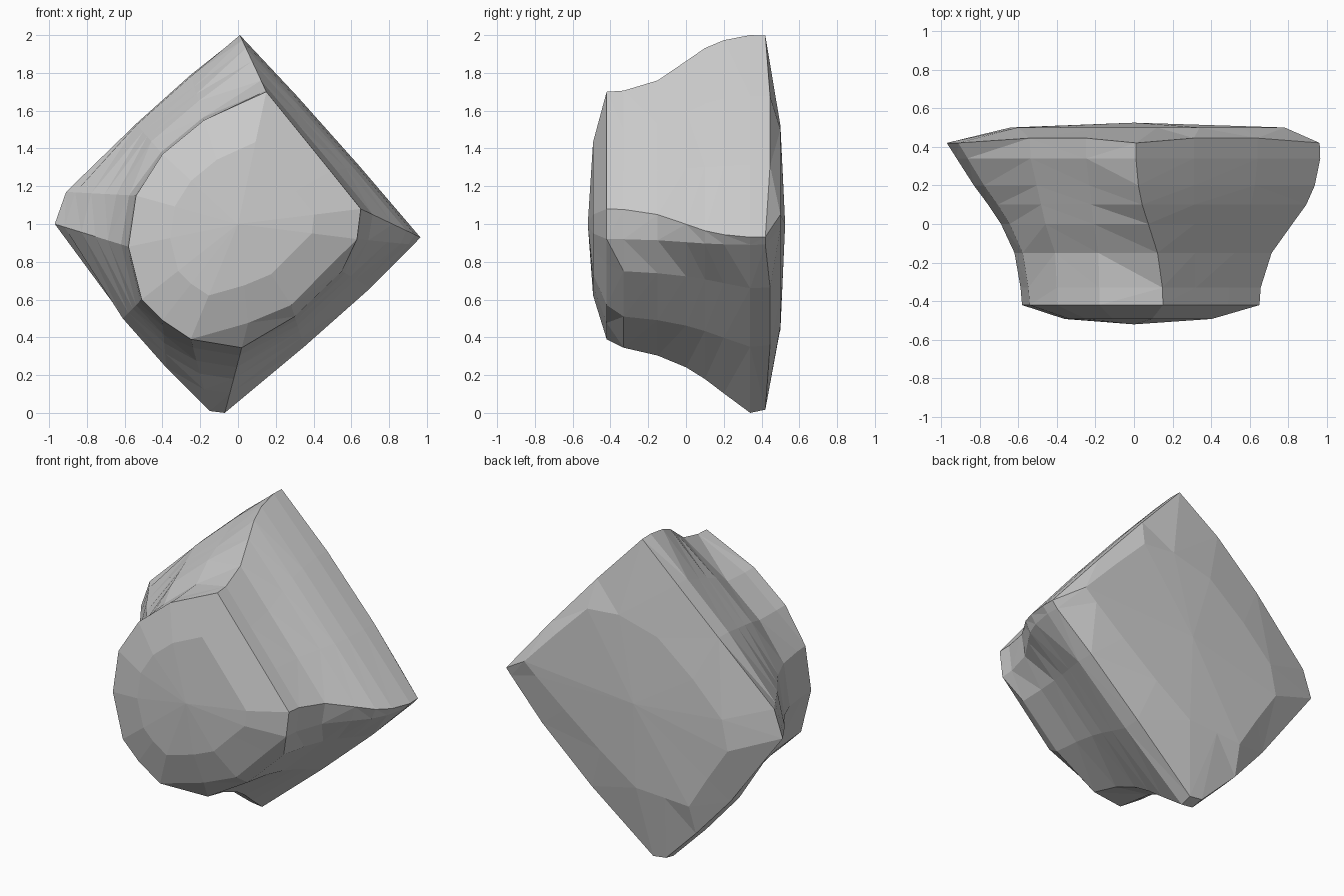
import bpy, bmesh

# Matching (x, z) outline points: front face outline, back diamond outline, back face plateau
front = [(0.15, 1.70), (0.32, 1.49), (0.49, 1.28), (0.65, 1.08), (0.63, 0.92),
         (0.55, 0.75), (0.30, 0.51), (0.02, 0.345), (-0.25, 0.39), (-0.40, 0.49),
         (-0.51, 0.60), (-0.58, 0.88), (-0.54, 1.15), (-0.40, 1.37), (-0.18, 1.55)]
back = [(0.01, 2.0), (0.31, 1.68), (0.64, 1.31), (0.965, 0.93), (0.93, 0.89),
        (0.70, 0.66), (0.35, 0.35), (-0.07, 0.0), (-0.15, 0.01), (-0.38, 0.24),
        (-0.61, 0.50), (-0.97, 1.0), (-0.91, 1.17), (-0.54, 1.53), (-0.25, 1.79)]
plateau = [(0.12, 1.52), (0.34, 1.50), (0.56, 1.28), (0.78, 1.05), (0.70, 0.98),
           (0.50, 0.82), (0.25, 0.63), (0.0, 0.46), (-0.20, 0.45), (-0.37, 0.44),
           (-0.50, 0.65), (-0.64, 0.86), (-0.60, 1.05), (-0.40, 1.25), (-0.15, 1.45)]

# How far each side has flared from front to back outline at each depth
depths = [-0.42, -0.33, -0.15, 0.0, 0.10, 0.20, 0.34, 0.42]
flare = {
    "upper_right": [0, 0.02, 0.20, 0.54, 0.77, 0.91, 1.0, 0.99],
    "lower_right": [-0.38, 0.0, 0.12, 0.30, 0.48, 0.70, 1.0, 0.95],
    "lower_left": [0, 0.04, 0.12, 0.30, 0.48, 0.70, 1.0, 0.95],
    "left": [0, 0.02, 0.10, 0.28, 0.45, 0.64, 0.87, 1.0],
    "upper_left": [0, 0.0, 0.06, 0.42, 0.58, 0.74, 0.97, 1.0],
}
side = (["upper_right"] * 5 + ["lower_right"] * 3 + ["lower_left"] * 3
        + ["left"] * 2 + ["upper_left"] * 2)
mid_edge = {1, 2, 5, 6, 9, 13, 14}  # rim sits further back between corners


def section(k):
    """Ring of 3D points at depth index k."""
    ring = []
    for i, (f, b) in enumerate(zip(front, back)):
        t = flare[side[i]][k]
        y = depths[k] + (0.025 if k == len(depths) - 1 and i in mid_edge else 0)
        ring.append((f[0] + (b[0] - f[0]) * t, y, f[1] + (b[1] - f[1]) * t))
    return ring


# Cross-sections from front dome to back plateau
sections = [section(k) for k in range(len(depths))]
dome = [(x * 0.62, -0.492, 1.0 + (z - 1.0) * 0.62) for x, y, z in sections[0]]
sections = [dome] + sections + [[(x, 0.5, z) for x, z in plateau]]

# Loft the sections and close both ends with shallow domes
bm = bmesh.new()
rings = [[bm.verts.new(p) for p in pts] for pts in sections]
n = len(front)
for a, b in zip(rings, rings[1:]):
    for i in range(n):
        j = (i + 1) % n
        bm.faces.new((a[i], a[j], b[j], b[i]))
for ring, tip in ((rings[0], (0.0, -0.52, 1.0)), (rings[-1], (0.0, 0.525, 1.0))):
    centre = bm.verts.new(tip)
    for i in range(n):
        bm.faces.new((ring[i], ring[(i + 1) % n], centre))
bmesh.ops.triangulate(bm, faces=bm.faces[:], quad_method='SHORT_EDGE')
bmesh.ops.recalc_face_normals(bm, faces=bm.faces[:])

mesh = bpy.data.meshes.new("faceted_stone")
bm.to_mesh(mesh)
bm.free()
bpy.context.collection.objects.link(bpy.data.objects.new("faceted_stone", mesh))
